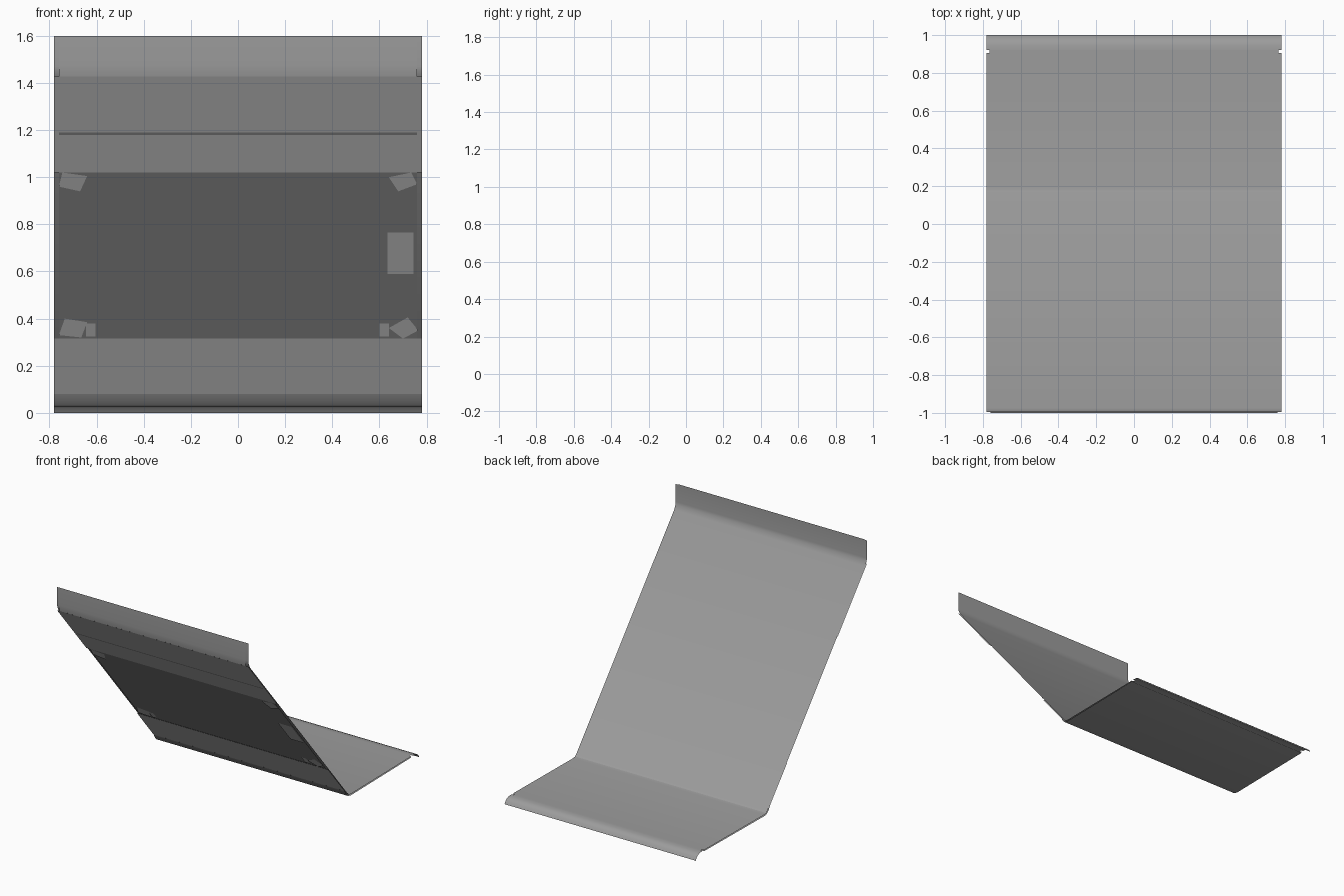
import bpy, math

if "Cube" in bpy.data.objects:
    bpy.data.objects.remove(bpy.data.objects["Cube"])


def material(name, v):
    m = bpy.data.materials.new(name)
    m.diffuse_color = (v, v, v, 1)
    m.use_nodes = True
    m.node_tree.nodes["Principled BSDF"].inputs["Base Color"].default_value = m.diffuse_color
    return m


GREY = material("mid grey", 0.335)
LIGHT = material("light grey", 0.71)


def mesh_object(name, verts, faces, mat, smooth=False):
    me = bpy.data.meshes.new(name)
    me.from_pydata(verts, [], faces)
    me.materials.append(mat)
    ob = bpy.data.objects.new(name, me)
    bpy.context.collection.objects.link(ob)
    if smooth:
        bpy.ops.object.select_all(action='DESELECT')
        bpy.context.view_layer.objects.active = ob
        ob.select_set(True)
        bpy.ops.object.shade_smooth_by_angle(angle=math.radians(30))
    return ob


def sheet(name, profile, half_width, mat, down=False):
    """Open sheet: a y/z profile swept across x."""
    verts = [(s * half_width, y, z) for y, z in profile for s in (-1, 1)]
    faces = [(2*i, 2*i+1, 2*i+3, 2*i+2) for i in range(len(profile) - 1)]
    if down:
        faces = [f[::-1] for f in faces]
    return mesh_object(name, verts, faces, mat, True)


# line of the sloping part, y and z at its two ends
TOP, BOTTOM = (-0.99, 1.43), (0.18, 0.03)
RUN = (BOTTOM[0] - TOP[0]) / (TOP[1] - BOTTOM[1])


def patch(name, corners, gap, mat):
    """Patch just in front of the slope, corners clockwise seen from the front."""
    verts = [(x, TOP[0] + (TOP[1] - z) * RUN - gap, z) for x, z in corners]
    return mesh_object(name, verts, [tuple(range(len(verts)))[::-1]], mat)


def rect(name, x0, x1, z0, z1, gap, mat):
    return patch(name, [(x0, z1), (x1, z1), (x1, z0), (x0, z0)], gap, mat)


# upper skin: lip, slope, fold and floor
sheet("upper_skin", [(-0.994, 1.60), (-0.994, 1.47), (-0.991, 1.45), (-0.975, 1.415),
                     (0.165, 0.05), (0.178, 0.038), (0.20, 0.034), (0.905, 0.042)],
      0.78, GREY)

# lower skin of the front lip
sheet("lip_backing", [(-1.0, 1.60), (-1.0, 1.475), (-0.998, 1.45), (-0.994, 1.428)],
      0.76, GREY, True)

# slope underside: grey panel between light bands, with a grey seam
rect("panel", -0.76, 0.76, 0.315, 1.02, 0.004, GREY)
rect("upper_band", -0.78, 0.78, 1.02, 1.428, 0.006, LIGHT)
rect("lower_band", -0.78, 0.78, 0.08, 0.315, 0.006, LIGHT)
rect("seam_line", -0.76, 0.76, 1.18, 1.189, 0.008, GREY)

# rounded underside of the fold and the floor
sheet("floor_backing", [(0.132, 0.08), (0.150, 0.05), (0.168, 0.032), (0.20, 0.024),
                        (0.905, 0.034)], 0.78, GREY, True)

# narrow bridge between the floor and the rolled rear lip
sheet("rear_bridge", [(0.905, 0.042), (0.92, 0.042)], 0.765, GREY)
sheet("rear_lip", [(0.92, 0.042), (0.95, 0.041), (0.972, 0.033), (0.988, 0.02), (1.0, 0.0)],
      0.78, GREY)

# loose pads around the panel
pads = {
    "pad_top_left": [(-.745, 1.02), (-.64, 1.005), (-.67, .94), (-.76, .96)],
    "pad_top_right": [(.64, 1.0), (.735, 1.02), (.76, .97), (.68, .94)],
    "pad_bottom_left": [(-.735, .40), (-.64, .385), (-.665, .32), (-.76, .33)],
    "pad_bottom_right": [(.64, .36), (.72, .405), (.765, .35), (.70, .315)],
}
for name, corners in pads.items():
    patch(name, corners, 0.008, LIGHT)

rect("side_pad", 0.635, 0.745, 0.59, 0.765, 0.008, LIGHT)
rect("small_pad_left", -0.645, -0.605, 0.325, 0.38, 0.008, LIGHT)
rect("small_pad_right", 0.60, 0.64, 0.325, 0.38, 0.008, LIGHT)
